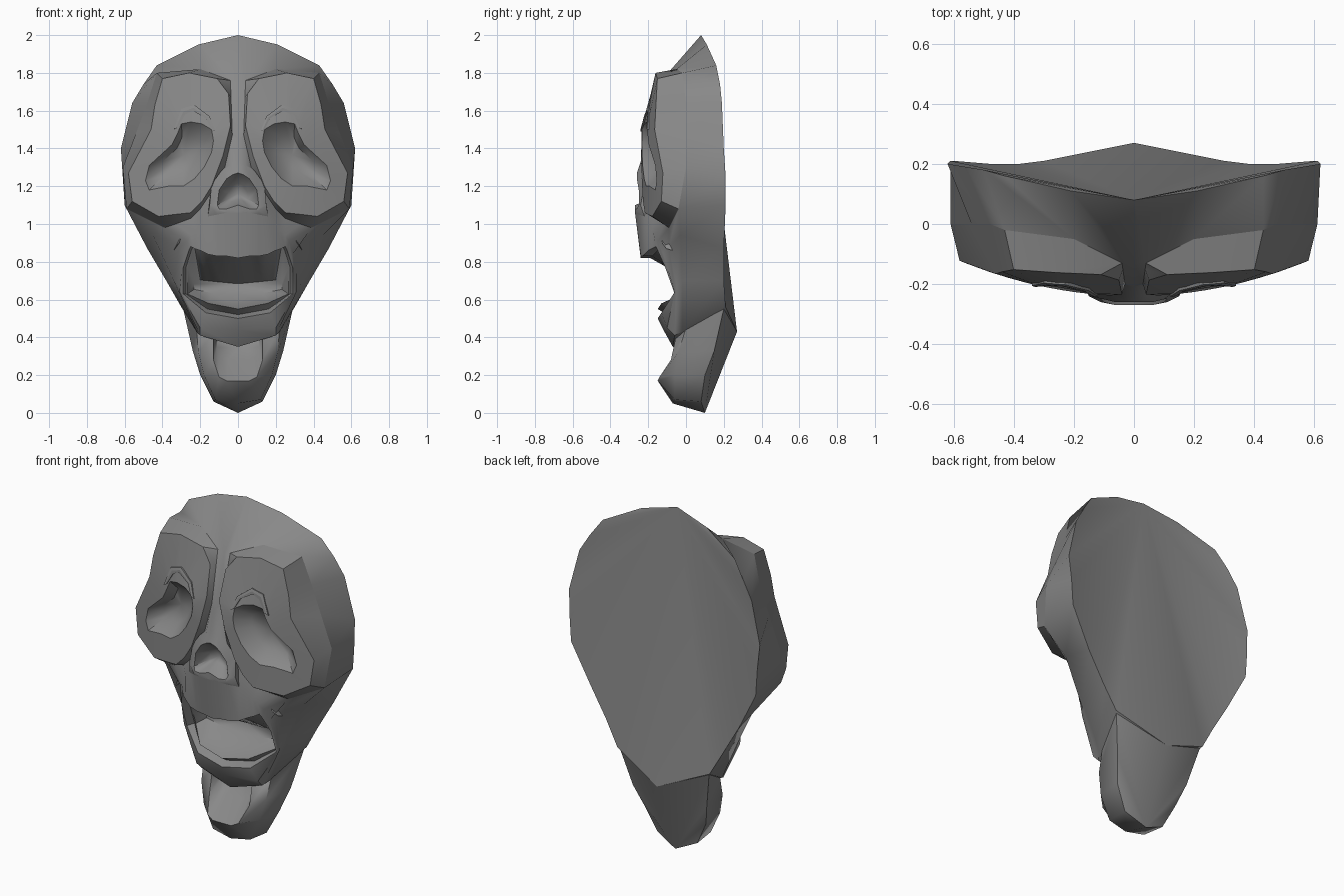
import bpy
import bmesh
import math
from mathutils import Vector

default_cube = bpy.data.objects.get("Cube")
if default_cube:
    bpy.data.objects.remove(default_cube, do_unlink=True)

# Single flat colour
grey = bpy.data.materials.new("mask_grey")
grey.use_nodes = True
colour = (0.25, 0.25, 0.25, 1)
grey.diffuse_color = colour
grey.node_tree.nodes["Principled BSDF"].inputs["Base Color"].default_value = colour


def mirrored(half):
    """Close a half outline that runs from top centre to bottom centre."""
    return half + [(-x, y, z) for x, y, z in half[-2:0:-1]]


def centre_of(ring):
    return sum((Vector(point) for point in ring), Vector()) / len(ring)


def shrink(ring, scale, push):
    """Scale a ring about its centre and push it back along y."""
    middle = centre_of(ring)
    return [tuple(middle + (Vector(point) - middle) * scale + Vector((0, push, 0)))
            for point in ring]


def loft(name, rings, skip=None, back=None, tip=None, mirror=False, angle=42):
    """Bridge rings from back to front; skip leaves out chosen quads.

    back is the index of the point from which the first ring is fanned;
    tip is the push of the point that closes the last ring.
    """
    skip = skip or {}
    bm = bmesh.new()
    loops = [[bm.verts.new(point) for point in ring] for ring in rings]
    count = len(loops[0])
    for level in range(len(loops) - 1):
        outer, inner = loops[level], loops[level + 1]
        for i in range(count):
            if i in skip.get(level, ()):
                continue
            j = (i + 1) % count
            bm.faces.new((outer[i], inner[i], inner[j], outer[j]))
    if back is not None:
        first = loops[0][back:] + loops[0][:back]
        for a, b in zip(first[1:], first[2:]):
            bm.faces.new((first[0], a, b))
    if tip is not None:
        end = bm.verts.new(centre_of(rings[-1]) + Vector((0, tip, 0)))
        last = loops[-1]
        for i in range(count):
            bm.faces.new((last[i], end, last[(i + 1) % count]))
    mesh = bpy.data.meshes.new(name)
    bm.to_mesh(mesh)
    bm.free()
    mesh.materials.append(grey)
    part = bpy.data.objects.new(name, mesh)
    bpy.context.collection.objects.link(part)
    if mirror:
        part.modifiers.new("mirror", "MIRROR").use_mirror_merge = False
    bpy.ops.object.select_all(action="DESELECT")
    part.select_set(True)
    bpy.context.view_layer.objects.active = part
    bpy.ops.object.shade_smooth_by_angle(angle=math.radians(angle))


# Half outlines of the head: back rim, wall front, face, muzzle, lips
rim = [(0, .08, 2), (.21, .11, 1.95), (.43, .16, 1.84), (.5, .18, 1.74),
       (.56, .19, 1.64), (.62, .2, 1.4), (.61, .21, 1.25), (.6, .21, 1.1),
       (.48, .2, .87), (.38, .2, .7), (.3, .21, .56), (0, .27, .43)]
wall = [(0, -.13, 1.74), (.04, -.13, 1.76), (.2, -.05, 1.82), (.43, -.02, 1.8),
        (.48, 0, 1.64), (.54, 0, 1.48), (.61, 0, 1.3), (.59, -.04, 1.08),
        (.45, -.03, .94), (.34, -.02, .7), (.22, -.02, .43), (0, -.06, .35)]
face = [(0, -.21, 1.45), (.03, -.2, 1.47), (.07, -.21, 1.3), (.14, -.2, 1.17),
        (.2, -.17, 1.08), (.25, -.15, 1.03), (.33, -.12, 1), (.39, -.09, .98),
        (.31, -.09, .88), (.31, -.05, .67), (.2, -.06, .41), (0, -.07, .35)]
muzzle = [(0, -.27, 1.06), (.06, -.27, 1.06), (.11, -.25, 1.05), (.16, -.22, 1.04),
          (.2, -.2, 1), (.22, -.18, .97), (.25, -.17, .94), (.27, -.15, .91),
          (.29, -.12, .84), (.31, -.06, .64), (.2, -.1, .45), (0, -.12, .44)]
lips = [(0, -.24, .82), (.06, -.24, .83), (.11, -.23, .83), (.16, -.22, .84),
        (.2, -.2, .86), (.23, -.18, .87), (.25, -.16, .88), (.26, -.15, .86),
        (.29, -.11, .77), (.29, -.06, .63), (.17, -.13, .53), (0, -.15, .5)]


# Mouth cavity: a notch behind the lip, an upturned inner lip, then the throat
def lower(points, inset, push, rise):
    """Carry the lips inwards, raising only the lower one."""
    return [(x * inset, y + (push if z < .6 else .05), z + (rise if z < .6 else 0))
            for x, y, z in points]


notch = lower(lips, .95, .05, .02)
inner_lip = lower(lips, .92, 0, .05)
throat = [(x * .8, .04, .66 + (z - .66) * .2) for x, y, z in lips]

# Head shell, left open where the goggles and nose fit in
segments = 2 * (len(rim) - 1)


def both_sides(first, last):
    side = set(range(first, last))
    return side | {segments - 1 - i for i in side}


head_rings = (rim, wall, face, muzzle, lips, notch, inner_lip, throat)
loft("head_shell", [mirrored(ring) for ring in head_rings],
     skip={1: both_sides(1, 7), 2: both_sides(0, 3)},
     back=0, tip=.02, angle=50)

# Nose fills the gap between face and muzzle
nose_base = face[:4] + muzzle[3::-1]
nose_ridge = [(0, -.24, 1.33), (.04, -.24, 1.31), (.09, -.23, 1.28), (.14, -.22, 1.21),
              (.15, -.24, 1.1), (.11, -.26, 1.07), (.06, -.27, 1.06), (0, -.27, 1.07)]
nostril = [(0, -.26, 1.27), (.03, -.26, 1.26), (.06, -.26, 1.24), (.1, -.25, 1.18),
           (.11, -.25, 1.1), (.1, -.26, 1.08), (.06, -.27, 1.08), (0, -.27, 1.1)]
nostril_ring = mirrored(nostril)
loft("nose",
     [mirrored(nose_base), mirrored(nose_ridge), nostril_ring,
      shrink(nostril_ring, .5, .07)], tip=.02)


# Goggle-like eye surrounds
def on_plate(points, lift=0):
    """Place front outline points on the curved eye plate."""
    return [(x, -.24 + .35 * x * x + max(0, z - 1.5) * (.3 - .45 * x) - lift, z)
            for x, z in points]


bridge = tuple(Vector(wall[1]).lerp(Vector(face[1]), .3))
socket_base = wall[1:8] + face[7:0:-1] + [bridge]
plate = [(.11, 1.77), (.26, 1.8), (.4, 1.77), (.44, 1.63), (.46, 1.5),
         (.58, 1.27), (.56, 1.12), (.42, 1.04), (.34, 1.05), (.25, 1.06),
         (.19, 1.12), (.14, 1.2), (.08, 1.36), (.04, 1.52), (.05, 1.69)]
hole = [(.19, 1.53), (.25, 1.54), (.3, 1.53), (.32, 1.48), (.35, 1.42),
        (.47, 1.31), (.49, 1.23), (.47, 1.18), (.37, 1.2), (.29, 1.2),
        (.23, 1.24), (.18, 1.3), (.14, 1.38), (.13, 1.44), (.14, 1.5)]
eye_ring = on_plate(hole)
loft("eye_surrounds",
     [socket_base, on_plate(plate), eye_ring, shrink(eye_ring, .6, .07)],
     tip=.02, mirror=True)

# Arched brow folds above the eyes, closed along their middle line
brow = [(.12, 1.49), (.15, 1.57), (.23, 1.63), (.3, 1.61), (.34, 1.5),
        (.32, 1.51), (.28, 1.58), (.24, 1.6), (.17, 1.56), (.14, 1.5)]
brow_middle = [((a + c) / 2, (b + d) / 2) for (a, b), (c, d) in zip(brow, brow[::-1])]
loft("brow_folds",
     [on_plate(brow, -.01), on_plate(brow, .006), on_plate(brow_middle, .008)],
     mirror=True)

# Cheek creases beside the muzzle
crease = [(.29, -.1, .96), (.34, -.07, .86), (.31, -.1, .9)]
loft("cheek_creases", [crease, shrink(crease, .8, -.03)], tip=0, mirror=True)

# Long hanging chin with a scooped front
chin_back = [(0, .27, .43), (.29, .2, .55), (.24, .15, .33),
             (.2, .1, .2), (.13, .08, .06), (0, .1, 0)]
chin_front = [(0, 0, .5), (.22, 0, .45), (.21, -.04, .32),
              (.18, -.06, .2), (.12, -.06, .07), (0, -.07, .05)]
chin_lip = [(0, -.04, .45), (.13, -.05, .42), (.13, -.08, .28),
            (.1, -.14, .19), (.06, -.15, .17), (0, -.15, .17)]
scoop = [(x * .85, y + .12, z * .6 + .18) for x, y, z in chin_lip]
loft("chin", [mirrored(ring) for ring in (chin_back, chin_front, chin_lip, scoop)],
     back=5, tip=.01, angle=55)
